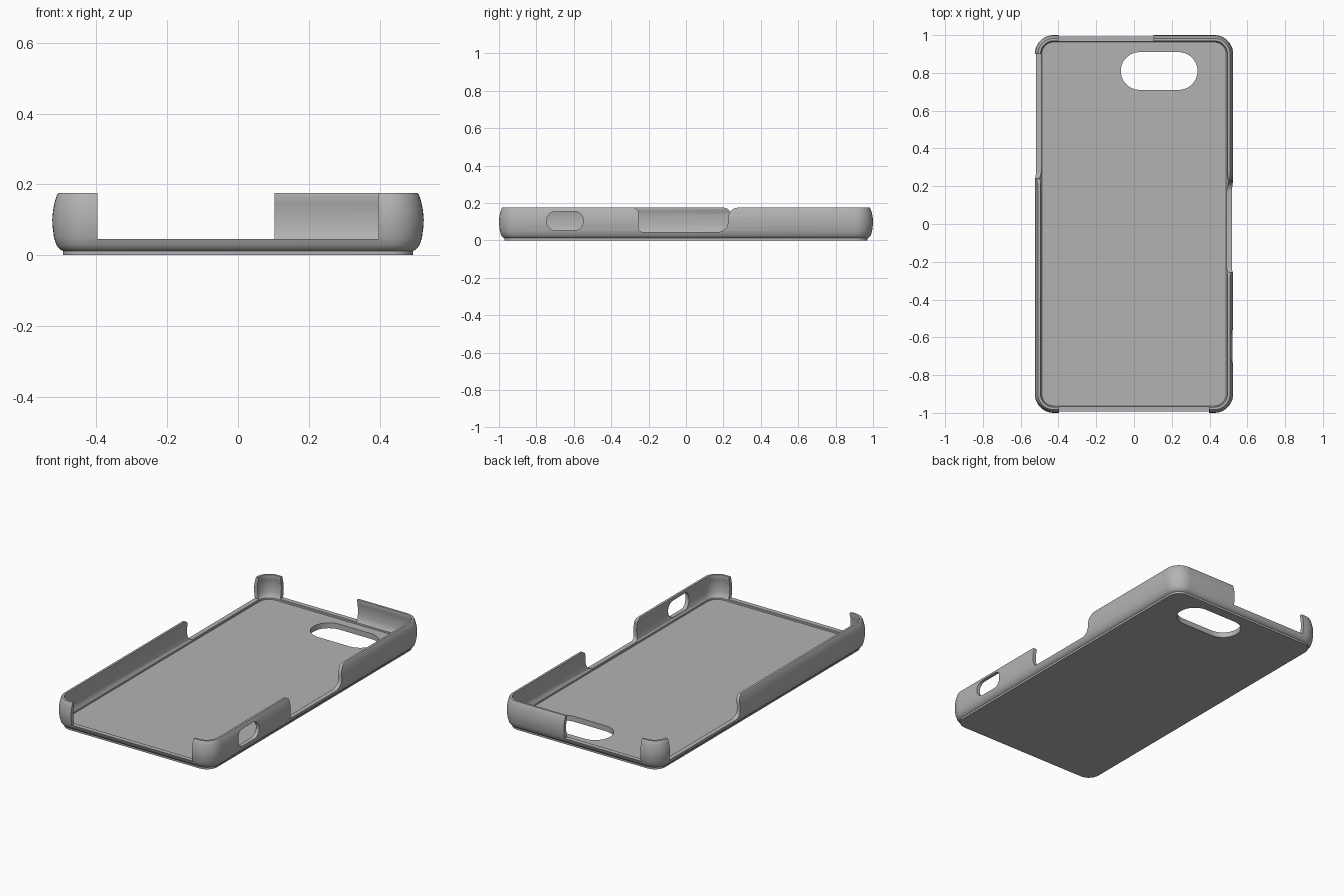
import bpy, bmesh
from math import sin, cos, pi

cube = bpy.data.objects.get("Cube")
if cube:
    bpy.data.objects.remove(cube, do_unlink=True)

HALF_X, HALF_Y, RADIUS = 0.525, 1.0, 0.1
RIM = 0.045

grey = bpy.data.materials.new("matte grey plastic")
grey.use_nodes = True
grey.diffuse_color = (0.45, 0.45, 0.45, 1)
grey.node_tree.nodes["Principled BSDF"].inputs["Base Color"].default_value = (0.45, 0.45, 0.45, 1)


def make_object(name, bm):
    bmesh.ops.recalc_face_normals(bm, faces=bm.faces[:])
    mesh = bpy.data.meshes.new(name)
    bm.to_mesh(mesh)
    bm.free()
    mesh.materials.append(grey)
    obj = bpy.data.objects.new(name, mesh)
    bpy.context.collection.objects.link(obj)
    return obj


def arc(cx, cy, r, start, end, steps=10):
    return [(cx + r * cos(start + (end - start) * i / steps),
             cy + r * sin(start + (end - start) * i / steps)) for i in range(steps + 1)]


def rounded_rect(hx, hy, r):
    pts = []
    for k, (sx, sy) in enumerate([(1, 1), (-1, 1), (-1, -1), (1, -1)]):
        pts += arc(sx * (hx - r), sy * (hy - r), r, k * pi / 2, (k + 1) * pi / 2)
    return pts


def prism(name, outline, place, low, high):
    """Extrude a 2D outline between two depths; place maps (u, v, depth) to xyz."""
    bm = bmesh.new()
    rings = [[bm.verts.new(place(u, v, d)) for u, v in outline] for d in (low, high)]
    n = len(outline)
    for i in range(n):
        j = (i + 1) % n
        bm.faces.new((rings[0][i], rings[0][j], rings[1][j], rings[1][i]))
    for ring in rings:
        bm.faces.new(ring)
    obj = make_object(name, bm)
    obj.hide_render = True
    return obj


def along_x(u, v, d):
    return (d, u, v)


def along_y(u, v, d):
    return (u, d, v)


def along_z(u, v, d):
    return (u, v, d)


def gap_outline(a, b, ra=0.0, rb=0.0):
    """Opening above the rim; each end can flare at the top and fillet at the foot."""
    top, over = 0.1755, 0.3
    left = [(a, RIM), (a, over)]
    right = [(b, over), (b, RIM)]
    if ra:
        left = arc(a + ra, RIM + ra, ra, 1.5 * pi, pi) + arc(a - ra, top - ra, ra, 0, pi / 2) + [(a - ra, over)]
    if rb:
        right = [(b + rb, over)] + arc(b + rb, top - rb, rb, pi / 2, pi) + arc(b - rb, RIM + rb, rb, 0, -pi / 2)
    return left + right


# Case shell: bulged wall section swept round a rounded rectangle
section = [(0.030, 0), (0.030, 0.012), (0.022, 0.016), (0.012, 0.028), (0.005, 0.05),
           (0.001, 0.08), (0, 0.1), (0.002, 0.125), (0.007, 0.15), (0.013, 0.169),
           (0.017, 0.175), (0.030, 0.175), (0.032, 0.168), (0.025, 0.145), (0.022, 0.11),
           (0.024, 0.075), (0.030, 0.05), (0.037, 0.042), (0.037, 0.032)]
bm = bmesh.new()
rings = []
for inset, z in section:
    pts = rounded_rect(HALF_X - inset, HALF_Y - inset, RADIUS - inset)
    rings.append([bm.verts.new((x, y, z)) for x, y in pts])
for lower, upper in zip(rings, rings[1:]):
    for i in range(len(lower)):
        j = (i + 1) % len(lower)
        bm.faces.new((lower[i], lower[j], upper[j], upper[i]))
bm.faces.new(rings[0])
bm.faces.new(rings[-1])
case = make_object("phone_case_shell", bm)

# Openings in the walls and floor
camera_slot = [(x + 0.133, y + 0.81) for x, y in rounded_rect(0.203, 0.1, 0.0999)]
button_slot = [(y - 0.647, z + 0.105) for y, z in rounded_rect(0.097, 0.05, 0.045)]
cutters = [
    prism("front_gap_cutter", gap_outline(-0.397, 0.397), along_y, -1.2, -0.9),
    prism("back_gap_cutter", gap_outline(-0.4, 0.103), along_y, 0.9, 1.2),
    prism("right_gap_cutter", gap_outline(-0.255, 0.225, 0.025, 0.055), along_x, 0.42, 0.7),
    prism("left_gap_cutter", gap_outline(0.24, 0.9, 0.04), along_x, -0.7, -0.42),
    prism("camera_slot_cutter", camera_slot, along_z, -0.1, 0.1),
    prism("button_slot_cutter", button_slot, along_x, 0.42, 0.7),
]
bpy.context.view_layer.objects.active = case
for cutter in cutters:
    mod = case.modifiers.new(cutter.name, "BOOLEAN")
    mod.operation = "DIFFERENCE"
    mod.solver = "EXACT"
    mod.object = cutter
    bpy.ops.object.modifier_apply(modifier=mod.name)
    bpy.data.objects.remove(cutter, do_unlink=True)

# Smooth shading with crisp cut edges
bpy.ops.object.select_all(action="DESELECT")
case.select_set(True)
bpy.ops.object.shade_smooth_by_angle(angle=0.6)
